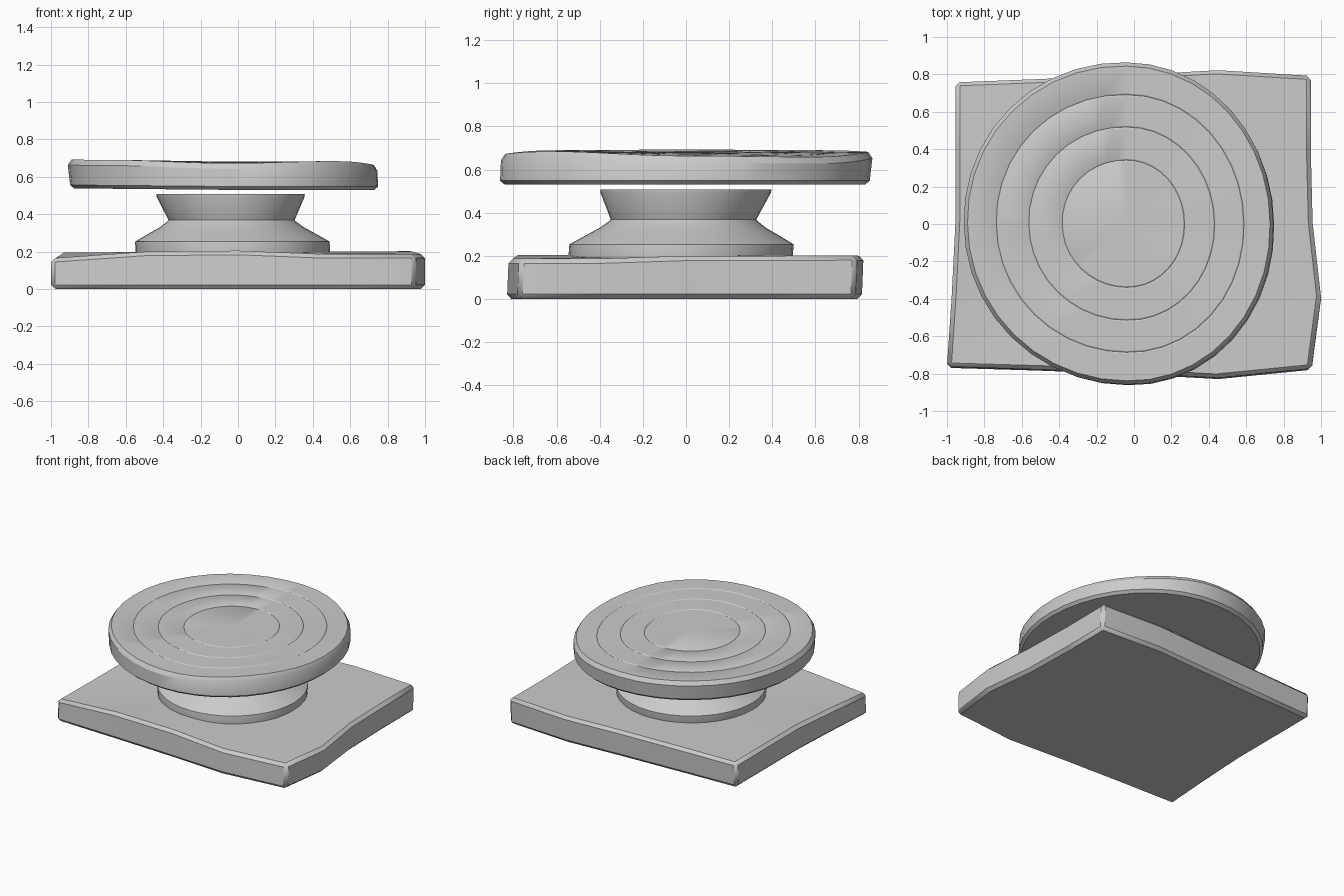
import bpy, bmesh, math

if "Cube" in bpy.data.objects:
    bpy.data.objects.remove(bpy.data.objects["Cube"])


def make_object(name, bm, angle=35):
    bmesh.ops.recalc_face_normals(bm, faces=bm.faces)
    mesh = bpy.data.meshes.new(name)
    bm.to_mesh(mesh)
    bm.free()
    ob = bpy.data.objects.new(name, mesh)
    bpy.context.collection.objects.link(ob)
    bpy.ops.object.select_all(action='DESELECT')
    bpy.context.view_layer.objects.active = ob
    ob.select_set(True)
    bpy.ops.object.shade_smooth_by_angle(angle=math.radians(angle))
    return ob


def loft(name, rings, bottom, top, angle=35):
    """Skin a stack of equal-length rings and close both ends with fans."""
    bm = bmesh.new()
    loops = [[bm.verts.new(p) for p in ring] for ring in rings]
    n = len(loops[0])
    for a, b in zip(loops, loops[1:]):
        for i in range(n):
            j = (i + 1) % n
            bm.faces.new((a[i], a[j], b[j], b[i]))
    for loop, centre in ((loops[0], bottom), (loops[-1], top)):
        c = bm.verts.new(centre)
        for i in range(n):
            bm.faces.new((loop[i], loop[(i + 1) % n], c))
    return make_object(name, bm, angle)


# Uneven base slab: outline x, y and the local top height
outline = [(-1.0, -.77, .165), (-.5, -.785, .2), (0, -.805, .205), (.45, -.83, .187),
           (.95, -.78, .187), (1.0, -.4, .187), (.955, 0, .2), (.945, .4, .2),
           (.945, .785, .202), (.45, .815, .2), (0, .79, .2), (-.5, .768, .197),
           (-.955, .75, .193), (-.955, .4, .195), (-.955, 0, .195), (-.975, -.4, .18)]
base = loft("base_slab",
            [[(x, y, 0) for x, y, z in outline], [(x, y + .008, z) for x, y, z in outline]],
            (0, 0, 0), (0, 0, .2))
bevel = base.modifiers.new("edge_chamfer", 'BEVEL')
bevel.width = .022
bevel.segments = 1
bevel.limit_method = 'ANGLE'
bevel.angle_limit = math.radians(40)

# Waisted pedestal
SIDES = 40
profile = [(.515, .18), (.52, .20), (.52, .253), (.46, .288), (.385, .33),
           (.345, .36), (.337, .368), (.395, .492), (.397, .508)]


def circle(r, z):
    t = (z - .2) / .31
    cx, cy = -.028 - .012 * t, -.025 * (1 - t)
    return [(cx + r * math.cos(a), cy + r * math.sin(a), z)
            for a in (2 * math.pi * i / SIDES for i in range(SIDES))]


loft("pedestal", [circle(r, z) for r, z in profile], (-.03, 0, .18), (-.04, 0, .508))

# Warped turntable disc with fine concentric grooves
RIM_HEIGHT = [.662, .657, .682, .69, .693, .69, .672, .684]


def rim_height(a):
    t = a / (2 * math.pi) * 8
    i = int(t) % 8
    f = (1 - math.cos(math.pi * (t - int(t)))) / 2
    return RIM_HEIGHT[i] * (1 - f) + RIM_HEIGHT[(i + 1) % 8] * f


def disc_ring(scale, drop=0.0, bottom=None):
    ring = []
    for i in range(SIDES):
        a = 2 * math.pi * i / SIDES
        rx = .785 if math.cos(a) > 0 else .87
        lean = .025 * max(0, math.cos(a) * -math.sin(a))
        r = scale * (1 + lean)
        x, y = -.04 + rx * r * math.cos(a), .861 * r * math.sin(a)
        if bottom is None:
            k = scale ** 2
            z = rim_height(a) * k + .681 * (1 - k) - drop
            y += .003 * scale
        else:
            z = bottom + .008 * max(0, -math.cos(a))
            x, y = x + .008, y - .005
        ring.append((x, y, z))
    return ring


rings = [disc_ring(.97, bottom=.53), disc_ring(.995, bottom=.548),
         disc_ring(1.0, drop=.03), disc_ring(.977)]
for r in (.8, .6, .395):
    rings += [disc_ring(r + .008), disc_ring(r, drop=.004), disc_ring(r - .008)]
loft("turntable_disc", rings, (-.04, 0, .53), (-.04, 0, .681), 30)
